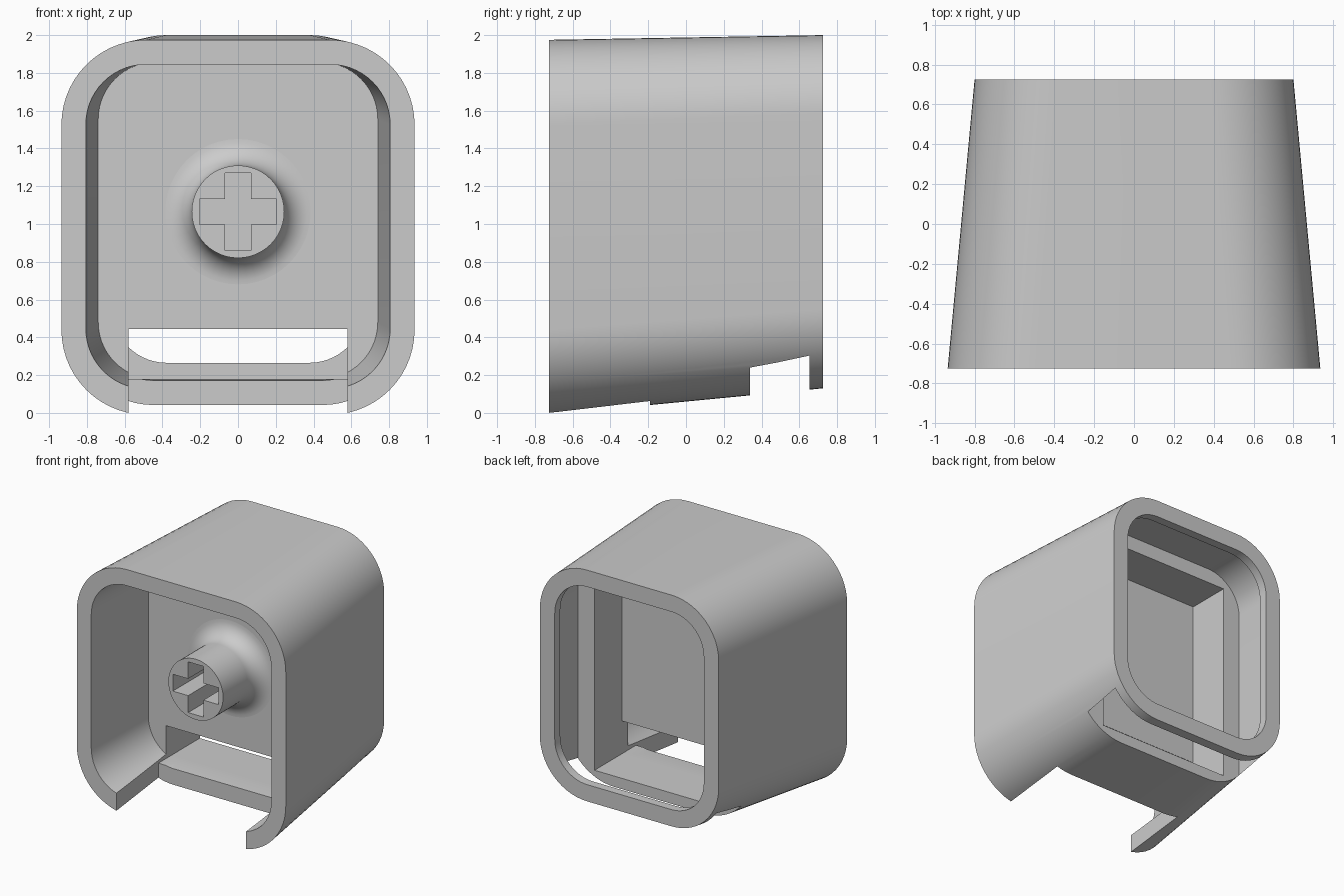
import bpy
import bmesh
from math import sin, cos, pi, radians

cube = bpy.data.objects.get("Cube")
if cube:
    bpy.data.objects.remove(cube, do_unlink=True)

grey = bpy.data.materials.new("plain grey")
grey.use_nodes = True
COLOUR = (0.6, 0.6, 0.6, 1)
grey.diffuse_color = COLOUR
grey.node_tree.nodes["Principled BSDF"].inputs["Base Color"].default_value = COLOUR


def make_object(name, bm):
    bmesh.ops.recalc_face_normals(bm, faces=bm.faces)
    mesh = bpy.data.meshes.new(name)
    bm.to_mesh(mesh)
    bm.free()
    mesh.materials.append(grey)
    obj = bpy.data.objects.new(name, mesh)
    bpy.context.collection.objects.link(obj)
    return obj


def rounded_loft(name, *sections, steps=14):
    """Solid through rounded rectangles: (y, half width, bottom, top, radius)."""
    bm = bmesh.new()
    rings = []
    for y, w, low, high, r in sections:
        ring = []
        corners = [(w - r, high - r), (r - w, high - r), (r - w, low + r), (w - r, low + r)]
        for quarter, (cx, cz) in enumerate(corners):
            for i in range(steps + 1):
                a = (quarter + i / steps) * pi / 2
                ring.append(bm.verts.new((cx + r * cos(a), y, cz + r * sin(a))))
        rings.append(ring)
    for a, b in zip(rings, rings[1:]):
        for i in range(len(a)):
            j = (i + 1) % len(a)
            bm.faces.new((a[i], a[j], b[j], b[i]))
    bm.faces.new(rings[0])
    bm.faces.new(rings[-1])
    return make_object(name, bm)


def box(name, half_width, y0, y1, z0, z1):
    bm = bmesh.new()
    bmesh.ops.create_cube(bm, size=1)
    for v in bm.verts:
        v.co = (v.co.x * 2 * half_width,
                y0 if v.co.y < 0 else y1,
                z0 if v.co.z < 0 else z1)
    return make_object(name, bm)


def cut(target, cutter):
    mod = target.modifiers.new("cut", 'BOOLEAN')
    mod.operation = 'DIFFERENCE'
    mod.solver = 'EXACT'
    mod.object = cutter
    bpy.context.view_layer.objects.active = target
    bpy.ops.object.modifier_apply(modifier=mod.name)
    bpy.data.objects.remove(cutter, do_unlink=True)


def smooth(obj):
    bpy.ops.object.select_all(action='DESELECT')
    obj.select_set(True)
    bpy.context.view_layer.objects.active = obj
    bpy.ops.object.shade_smooth_by_angle(angle=radians(30))


# Tapered outer shell
FRONT, BACK = -0.725, 0.725
PLATE_FRONT, PLATE_BACK = -0.09, -0.01
FRAME_BACK, RIM_FRONT = 0.34, 0.655
SLOT = 0.58
shell = rounded_loft("shell", (FRONT, 0.935, -0.01, 1.975, 0.45), (BACK, 0.80, 0.13, 2.0, 0.42))

# Front cavity, its slope continued past the open end
cut(shell, rounded_loft("front_cavity", (-0.825, 0.816, 0.12, 1.843, 0.32),
                        (PLATE_FRONT, 0.74, 0.18, 1.855, 0.3)))
# Gap in the lower skirt
cut(shell, box("skirt_gap", SLOT, -1, -0.19, -0.5, 0.4))
# Square recess behind the plate
cut(shell, box("back_recess", SLOT, PLATE_BACK, 0.5, 0.18, 1.775))
# Slot under the plate
cut(shell, box("plate_slot", SLOT, -0.2, 0.2, 0.18, 0.445))
# Groove behind the rim, open at the bottom
cut(shell, rounded_loft("groove", *[(y, 0.73, -1, 1.89, 0.3) for y in (FRAME_BACK, RIM_FRONT)]))
# Rounded window in the back rim
cut(shell, rounded_loft("window", *[(y, 0.667, 0.265, 1.865, 0.29) for y in (0.6, 0.8)]))
smooth(shell)

# Round stem with a filleted base
STEM_Z, STEM_R, STEM_FRONT, FILLET = 1.065, 0.245, -0.54, 0.14
profile = [(STEM_R, STEM_FRONT)]
for i in range(11):
    a = i / 10 * pi / 2
    profile.append((STEM_R + FILLET * (1 - cos(a)), PLATE_FRONT - FILLET * (1 - sin(a))))
profile.append((STEM_R + FILLET, PLATE_FRONT + 0.03))
bm = bmesh.new()
SIDES = 48
rings = [[bm.verts.new((r * cos(2 * pi * k / SIDES), y, STEM_Z + r * sin(2 * pi * k / SIDES)))
          for k in range(SIDES)] for r, y in profile]
for a, b in zip(rings, rings[1:]):
    for k in range(SIDES):
        n = (k + 1) % SIDES
        bm.faces.new((a[k], a[n], b[n], b[k]))
bm.faces.new(rings[0])
bm.faces.new(rings[-1])
stem = make_object("stem", bm)

# Cross-shaped socket
for half_x, half_z in ((0.205, 0.068), (0.068, 0.205)):
    cut(stem, box("socket", half_x, -1, -0.12, STEM_Z - half_z, STEM_Z + half_z))
smooth(stem)
